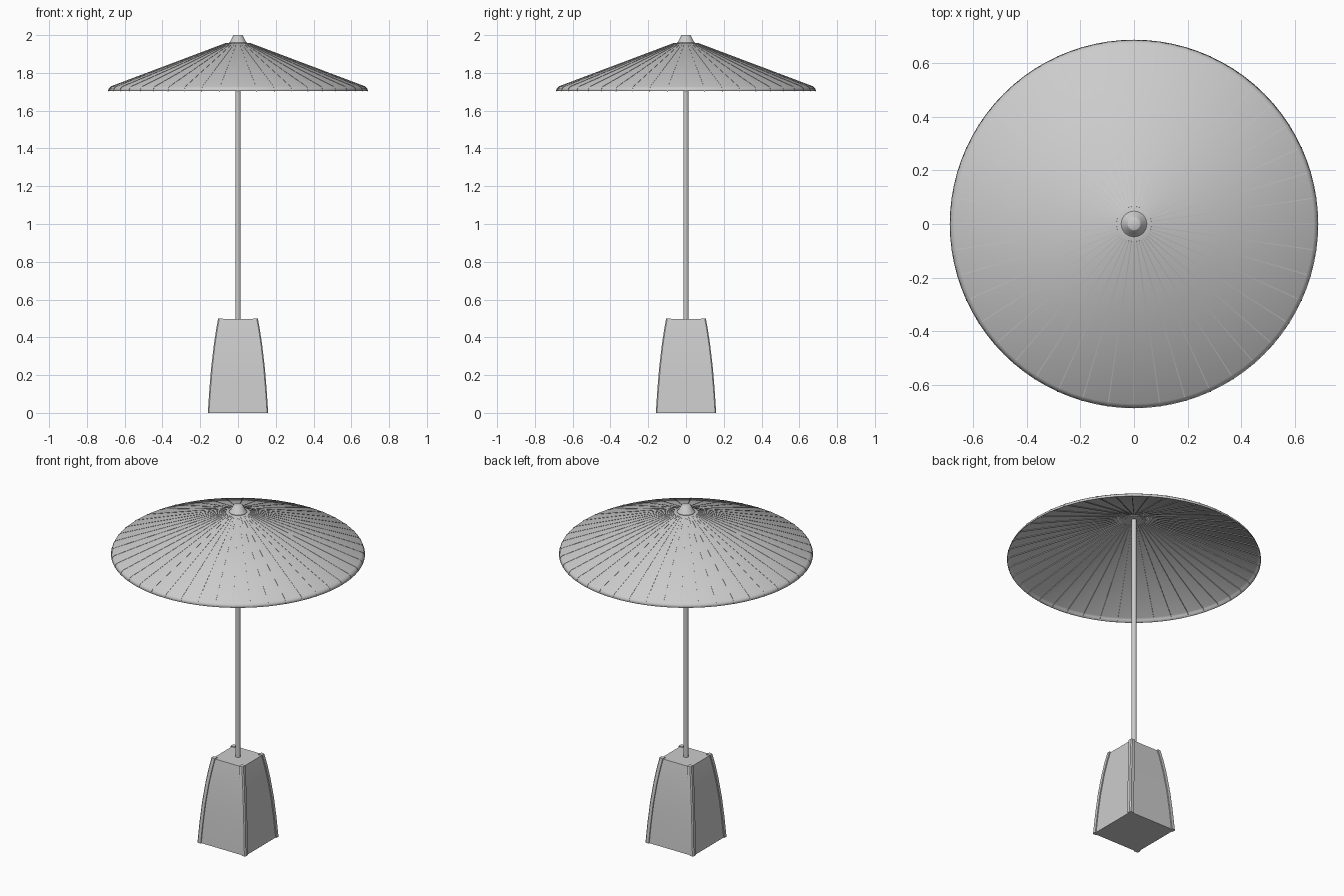
import bpy, bmesh, math
from mathutils import Vector

if "Cube" in bpy.data.objects:
    bpy.data.objects.remove(bpy.data.objects["Cube"])


def make(name, bm, smooth=True):
    bmesh.ops.recalc_face_normals(bm, faces=bm.faces)
    me = bpy.data.meshes.new(name)
    bm.to_mesh(me)
    bm.free()
    ob = bpy.data.objects.new(name, me)
    bpy.context.collection.objects.link(ob)
    if smooth:
        bpy.ops.object.select_all(action='DESELECT')
        ob.select_set(True)
        bpy.context.view_layer.objects.active = ob
        bpy.ops.object.shade_smooth_by_angle(angle=math.radians(35))
    return ob


def lathe(name, profile, n):
    """Revolve (radius, z) points about z; radius 0 closes the end."""
    bm = bmesh.new()
    vs = [bm.verts.new((r, 0, z)) for r, z in profile]
    es = [bm.edges.new(p) for p in zip(vs, vs[1:])]
    bmesh.ops.spin(bm, geom=vs + es, cent=(0, 0, 0), axis=(0, 0, 1),
                   angle=math.tau, steps=n, use_duplicate=False)
    bmesh.ops.remove_doubles(bm, verts=bm.verts, dist=1e-5)
    return make(name, bm)


def loft(bm, sections):
    """Skin equal-length closed rings and cap both ends."""
    rings = [[bm.verts.new(p) for p in s] for s in sections]
    n = len(rings[0])
    for a, b in zip(rings, rings[1:]):
        for i in range(n):
            j = (i + 1) % n
            bm.faces.new((a[i], a[j], b[j], b[i]))
    bm.faces.new(rings[0][::-1])
    bm.faces.new(rings[-1])


# planter-like base: half width against height, gently bowed
BASE = [(0.0, 0.160), (0.12, 0.152), (0.24, 0.142), (0.36, 0.128), (0.44, 0.116), (0.5, 0.105)]
SIGNS = [(-1, -1), (1, -1), (1, 1), (-1, 1)]
bm = bmesh.new()
loft(bm, [[(sx * (h - 0.006), sy * (h - 0.006), z * 0.992) for sx, sy in SIGNS] for z, h in BASE])
make("base_body", bm)

# four proud corner trims with a chamfered outer edge
W, C = 0.025, 0.006
bm = bmesh.new()
for sx, sy in SIGNS:
    loft(bm, [[(sx * (h - a), sy * (h - b), z) for a, b in
               ((W, W), (0, W), (0, C), (C, 0), (W, 0))] for z, h in BASE])
make("base_corner_trims", bm)

# pole
lathe("pole", [(0, 0.48), (0.014, 0.48), (0.014, 1.957), (0, 1.957)], 24)

# conical canopy with a turned-down rim
CANOPY = [(0.065, 1.957), (0.672, 1.728), (0.682, 1.719), (0.688, 1.704)]
canopy = lathe("canopy", [(0, 1.957)] + CANOPY, 88)
mod = canopy.modifiers.new("thickness", 'SOLIDIFY')
mod.thickness = 0.003
mod.offset = -1

# slender ribs that follow the canopy underside
RIBS = 44
bm = bmesh.new()
for k in range(RIBS):
    t = math.tau * k / RIBS
    out = Vector((math.cos(t), math.sin(t), 0))
    side = Vector((-out.y, out.x, 0)) * 0.0018
    sections = []
    for r, z in CANOPY:
        top = out * (r + 0.001) + Vector((0, 0, z + 0.001))
        low = out * (r - 0.004) + Vector((0, 0, max(z - 0.006, 1.702)))
        sections.append([top - side, top + side, low + side, low - side])
    loft(bm, sections)
make("canopy_ribs", bm, False)

# finial on top
lathe("finial", [(0, 1.95), (0.048, 1.95), (0.048, 1.96), (0.04, 1.968),
                 (0.025, 1.998), (0.022, 2.0), (0, 2.0)], 32)
